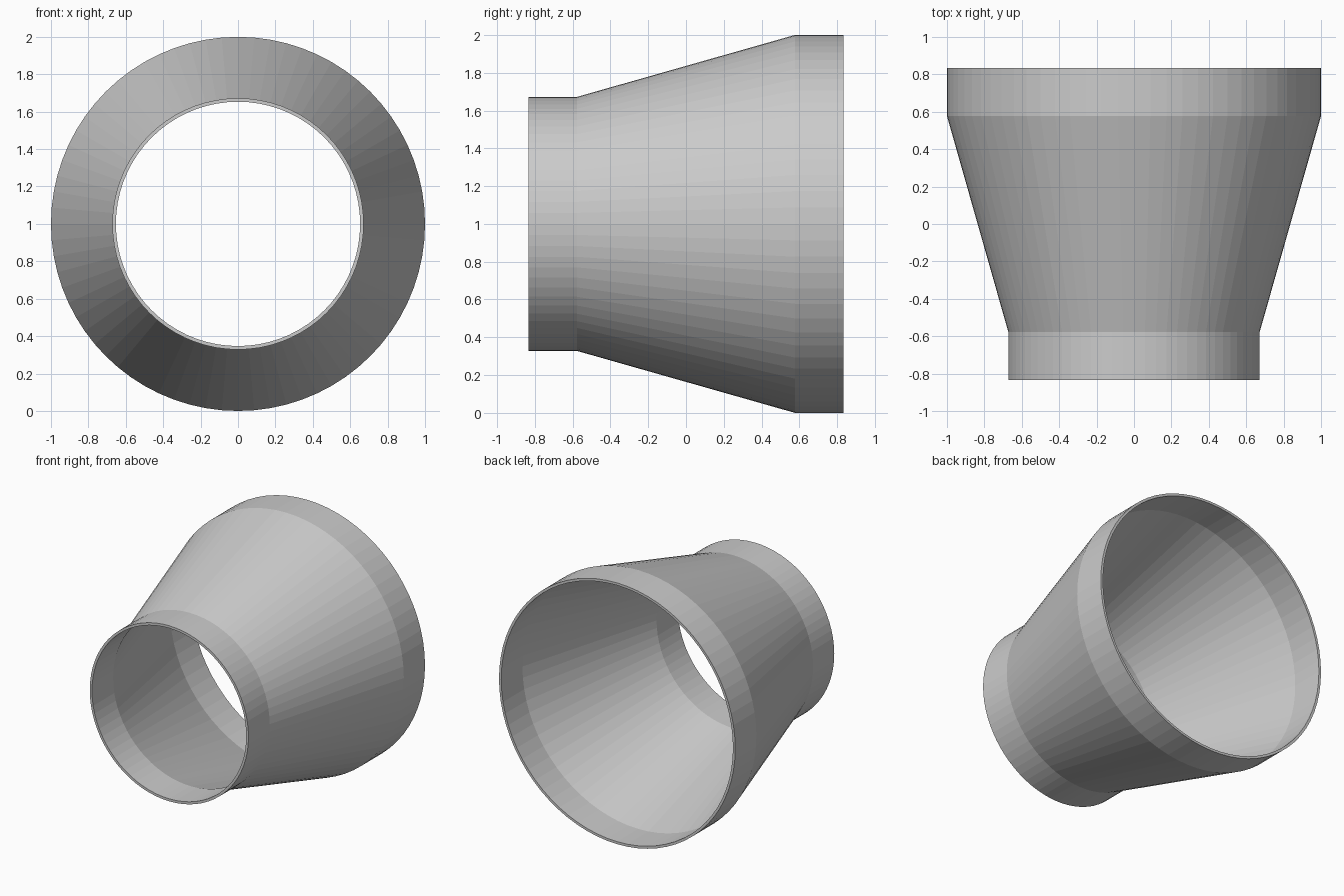
import bpy
import bmesh
from math import cos, sin, tau

cube = bpy.data.objects.get("Cube")
if cube:
    bpy.data.objects.remove(cube, do_unlink=True)

SIDES = 72
WALL = 0.019
SMALL, LARGE = 0.672, 1.0
CONE_END, PIPE_END = 0.577, 0.833

# Plain grey metal
metal = bpy.data.materials.new("light grey metal")
metal.use_nodes = True
grey = (0.6, 0.6, 0.6, 1)
metal.diffuse_color = grey
metal.node_tree.nodes["Principled BSDF"].inputs["Base Color"].default_value = grey

# Closed wall section (radius, y): outside from front to back, then inside
outer = [(SMALL, -PIPE_END), (SMALL, -CONE_END), (LARGE, CONE_END), (LARGE, PIPE_END)]
section = outer + [(r - WALL, y) for r, y in reversed(outer)]

# Sweep the section around the horizontal axis
bm = bmesh.new()
rings = []
for r, y in section:
    rings.append([bm.verts.new((r * cos(tau * i / SIDES), y, 1 + r * sin(tau * i / SIDES)))
                  for i in range(SIDES)])
for a, b in zip(rings, rings[1:] + rings[:1]):
    for i in range(SIDES):
        j = (i + 1) % SIDES
        bm.faces.new((a[i], a[j], b[j], b[i]))
bmesh.ops.recalc_face_normals(bm, faces=bm.faces)

mesh = bpy.data.meshes.new("pipe_reducer")
bm.to_mesh(mesh)
bm.free()
mesh.materials.append(metal)
reducer = bpy.data.objects.new("pipe_reducer", mesh)
bpy.context.collection.objects.link(reducer)
